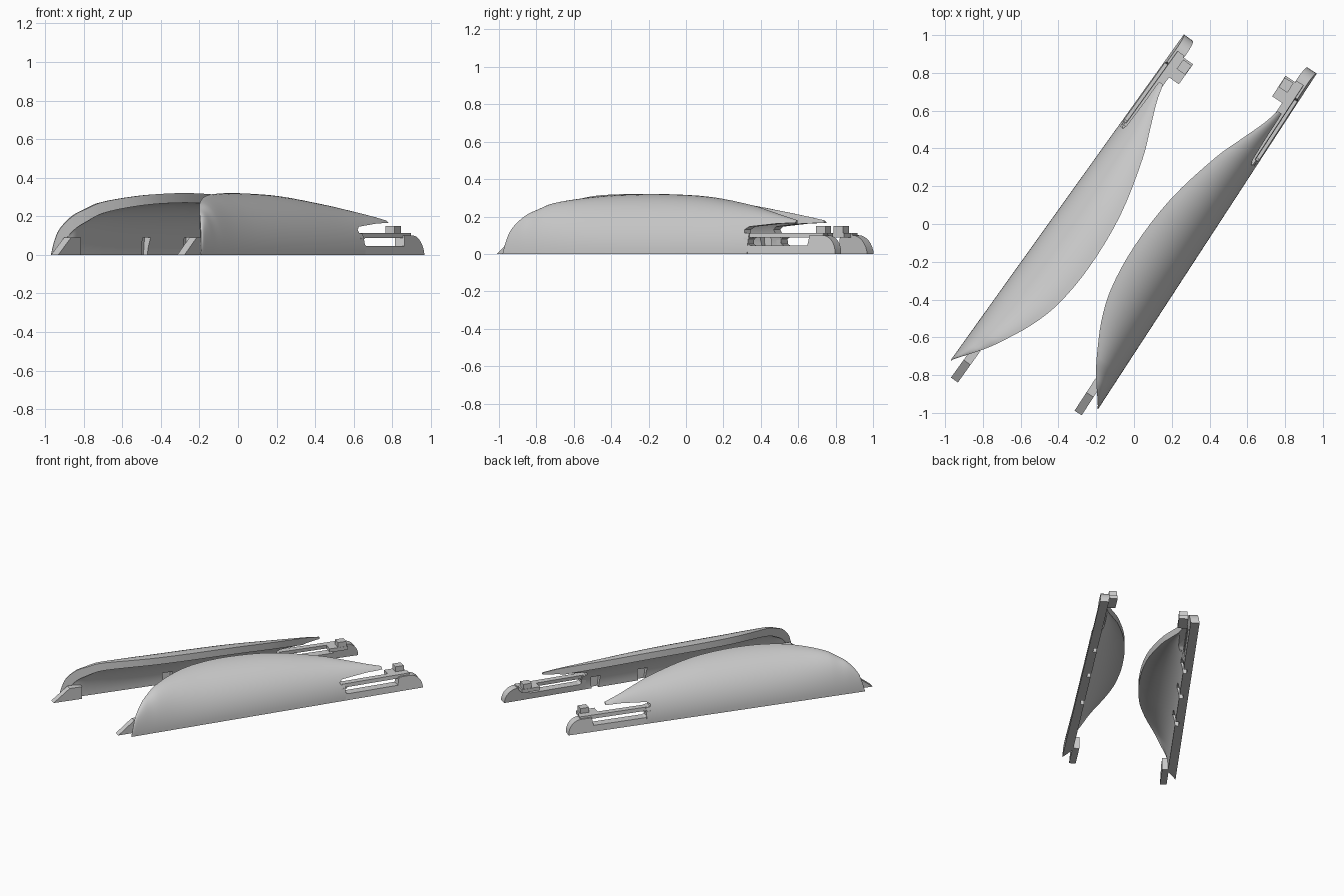
import bpy, bmesh, math
from mathutils import Vector

if "Cube" in bpy.data.objects:
    bpy.data.objects.remove(bpy.data.objects["Cube"])

grey = bpy.data.materials.new("light_grey")
grey.diffuse_color = (0.6, 0.6, 0.6, 1)
grey.use_nodes = True
grey.node_tree.nodes["Principled BSDF"].inputs["Base Color"].default_value = grey.diffuse_color

# Top rim of the shell: distance along the base, inward reach, height
RIM = [(0, .004, .01), (.015, .012, .07), (.04, .03, .135), (.1, .075, .205), (.16, .117, .24),
       (.23, .158, .272), (.4, .24, .302), (.57, .29, .316), (.82, .31, .32),
       (1.14, .285, .305), (1.46, .205, .26), (1.62, .142, .228), (1.75, .09, .2), (1.84, .065, .18)]
ARC = 16

# Each side: start of the straight base edge, its direction, inward direction
SIDES = {"left": ((-.97, -.72), (.582, .813), (.813, -.582)),
         "right": ((-.19, -.98), (.546, .838), (-.838, .546))}


def place(side, s, t, z):
    o, u, n = SIDES[side]
    return Vector((o[0] + u[0] * s + n[0] * t, o[1] + u[1] * s + n[1] * t, z))


def finish(name, bm):
    bmesh.ops.recalc_face_normals(bm, faces=bm.faces)
    me = bpy.data.meshes.new(name)
    bm.to_mesh(me)
    bm.free()
    me.materials.append(grey)
    ob = bpy.data.objects.new(name, me)
    bpy.context.collection.objects.link(ob)
    return ob


def loft(name, rings):
    """Closed skin through a row of equal rings."""
    bm = bmesh.new()
    vs = [[bm.verts.new(p) for p in r] for r in rings]
    n = len(rings[0])
    for a, b in zip(vs, vs[1:]):
        for i in range(n):
            j = (i + 1) % n
            bm.faces.new((a[i], a[j], b[j], b[i]))
    bm.faces.new(vs[0])
    bm.faces.new(vs[-1])
    return finish(name, bm)


def prism(name, side, profile, t0, t1, lean=0):
    """Side profile (along, height) given a depth inward."""
    return loft(name, [[place(side, s, t + lean * z, z) for s, z in profile] for t in (t0, t1)])


def box(name, side, s0, s1, t0, t1, z0, z1, lean=0):
    return prism(name, side, [(s0, z0), (s1, z0), (s1, z1), (s0, z1)], t0, t1, lean)


def smooth_rim(steps=4):
    """Catmull-Rom refinement of the rim points."""
    out = []
    for i in range(len(RIM) - 1):
        p = [Vector(RIM[max(0, min(len(RIM) - 1, i + k))]) for k in (-1, 0, 1, 2)]
        for k in range(steps):
            f = k / steps
            d1, d2 = p[2] - p[0], p[3] - p[1]
            h = p[2] - p[1]
            # limit the tangents to the local span
            d1 = d1 * (h.length / max(d1.length, 1e-6))
            d2 = d2 * (h.length / max(d2.length, 1e-6))
            out.append(p[1] * (2*f**3 - 3*f*f + 1) + d1 * (f**3 - 2*f*f + f)
                       + p[2] * (3*f*f - 2*f**3) + d2 * (f**3 - f*f))
    return out + [Vector(RIM[-1])]


def section(side, s, T, Z):
    """Thick quarter-arch from the base edge up to the rim."""
    zi = max(Z * .35, Z - .05 - .06 * math.exp(-s / .12))
    ti = min(.06, T * .75)
    angs = [math.pi / 2 * i / ARC for i in range(ARC + 1)]
    outer = [place(side, s, T * (1 - math.cos(a)), Z * math.sin(a)) for a in angs]
    inner = [place(side, s, ti + (T - ti) * (1 - math.cos(a)), zi * math.sin(a)) for a in angs]
    return outer + inner[::-1]


def cut(ob, cutter):
    m = ob.modifiers.new("cut", 'BOOLEAN')
    m.operation, m.object, m.solver = 'DIFFERENCE', cutter, 'EXACT'
    bpy.context.view_layer.objects.active = ob
    bpy.ops.object.modifier_apply(modifier=m.name)
    bpy.data.objects.remove(cutter)


for side in SIDES:
    # Curved side shell
    shell = loft(side + "_shell", [section(side, *p) for p in smooth_rim()])
    # Opening for the clip, below the top prong
    cut(shell, prism("cutter", side, [(1.56, -.1), (1.95, -.1), (1.95, .168), (1.73, .163),
                                      (1.55, .146), (1.525, .13), (1.53, .113), (1.56, .11)], -.1, .4))
    # Small slots in the foot of the inner wall
    for s in (.75, 1.12, 1.46):
        cut(shell, prism("cutter", side, [(s - .02, -.05), (s + .02, -.05),
                                          (s + .035, .09), (s - .035, .09)], .035, .12))
    # Lower clip bar with rounded hook end
    arc = [(2.03 + .09 * math.cos(a), .1 * math.sin(a))
           for a in [math.pi / 2 * i / 8 for i in range(9)]]
    bar = prism(side + "_clip_bar", side, [(1.53, 0)] + arc + [
        (1.95, .1), (1.94, .045), (1.575, .045), (1.558, .055), (1.555, .068),
        (1.56, .08), (1.575, .088), (1.53, .088)], 0, .06, .12)
    # Springy finger with a tab and catch
    finger = box(side + "_clip_finger", side, 1.52, 2.03, .012, .055, .087, .113, .12)
    tab = box(side + "_clip_tab", side, 1.89, 2.02, .055, .132, .087, .113)
    catch = box(side + "_clip_catch", side, 1.95, 2.01, .075, .13, .112, .15)
    # Wedge tab at the pointed end
    wedge = prism(side + "_end_wedge", side, [(-.075, 0), (.13, 0), (.13, .09), (.04, .09)], .055, .1)
    for ob in (shell, bar):
        bpy.ops.object.select_all(action='DESELECT')
        ob.select_set(True)
        bpy.context.view_layer.objects.active = ob
        bpy.ops.object.shade_smooth_by_angle(angle=math.radians(30))
